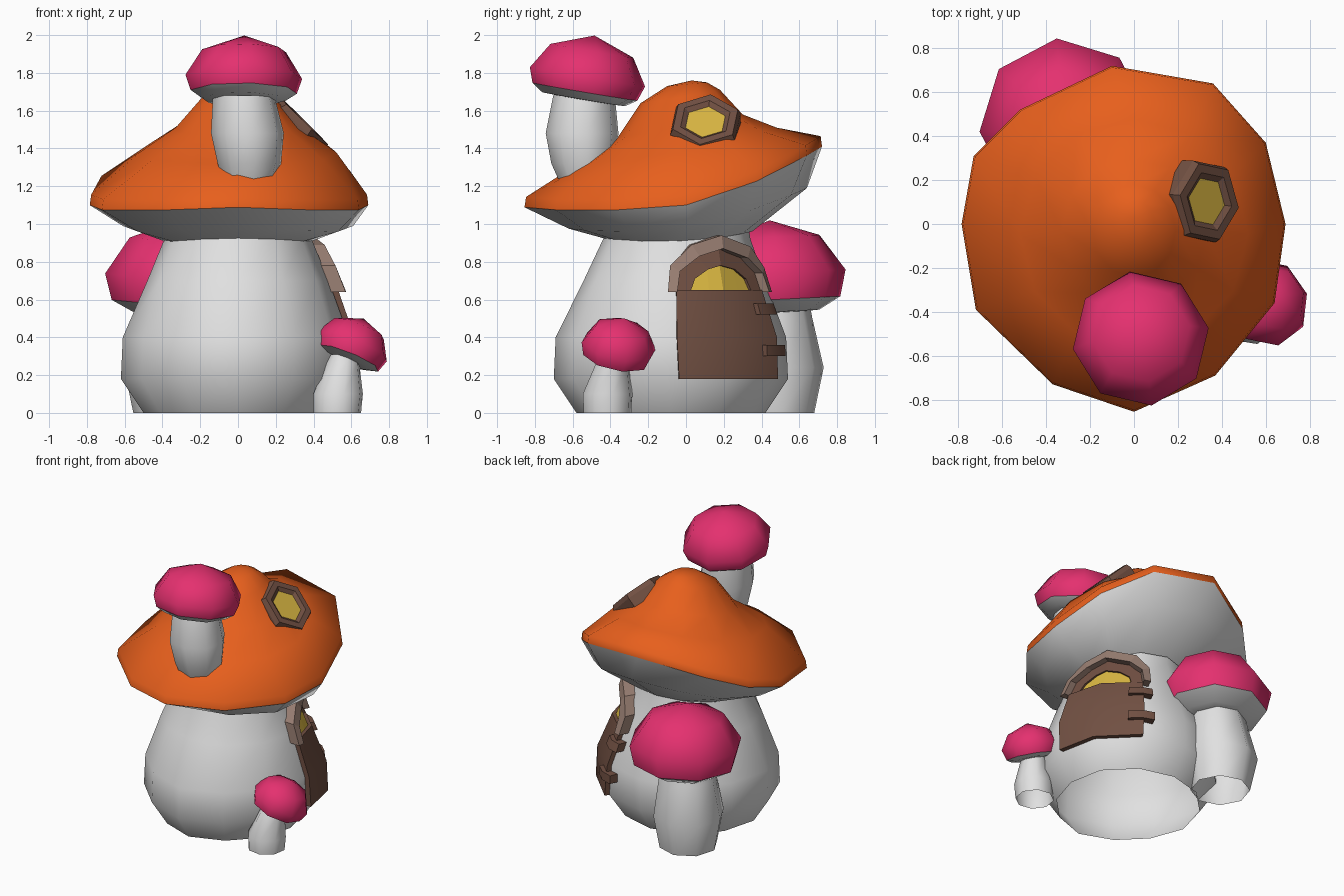
import bpy, bmesh, math
from mathutils import Vector

if "Cube" in bpy.data.objects:
    bpy.data.objects.remove(bpy.data.objects["Cube"])

def material(name, rgb):
    m = bpy.data.materials.new(name)
    m.diffuse_color = (*rgb, 1)
    m.use_nodes = True
    m.node_tree.nodes["Principled BSDF"].inputs["Base Color"].default_value = m.diffuse_color
    return m

WHITE = material("off_white", (0.75, 0.75, 0.75))
ORANGE = material("orange", (0.80, 0.115, 0.012))
PINK = material("pink", (0.78, 0.03, 0.16))
BROWN = material("brown", (0.165, 0.08, 0.055))
TAN = material("light_brown", (0.31, 0.205, 0.165))
YELLOW = material("yellow", (0.71, 0.48, 0.055))

def loft(name, rings, mats, under=0, closed=True, ends=False, smooth=None):
    """Skin a list of rings; a ring of one point is a tip. The first 'under' bands use mats[1]."""
    bm = bmesh.new()
    vs = [[bm.verts.new(p) for p in r] for r in rings]
    for i, (a, b) in enumerate(zip(vs, vs[1:])):
        n = len(a)
        for j in range(n if closed else n - 1):
            k = (j + 1) % n
            quad = [a[j], a[k], b[0]] if len(b) == 1 else [a[j], a[k], b[k], b[j]]
            bm.faces.new(quad).material_index = 1 if i < under else 0
    if ends:
        bm.faces.new(vs[0])
        bm.faces.new(vs[-1])
    bmesh.ops.recalc_face_normals(bm, faces=bm.faces)
    for e in bm.edges:  # crisp border between colours
        if len({f.material_index for f in e.link_faces}) > 1:
            e.smooth = False
    me = bpy.data.meshes.new(name)
    bm.to_mesh(me)
    bm.free()
    for m in mats:
        me.materials.append(m)
    ob = bpy.data.objects.new(name, me)
    bpy.context.collection.objects.link(ob)
    if smooth:
        bpy.ops.object.select_all(action='DESELECT')
        ob.select_set(True)
        bpy.context.view_layer.objects.active = ob
        bpy.ops.object.shade_smooth_by_angle(angle=math.radians(smooth), keep_sharp_edges=True)
    return ob

def circle(c, r, n, normal=(0, 0, 1), turn=0.0):
    q = Vector((0, 0, 1)).rotation_difference(Vector(normal))
    return [Vector(c) + q @ Vector((r * math.cos(a), r * math.sin(a), 0))
            for a in (2 * math.pi * (i + turn) / n for i in range(n))]

# ---- main stem: twelve sides, slightly flattened low down in some directions
PROFILE = [(0, 0.50), (0.18, 0.62), (0.40, 0.61), (0.70, 0.48), (0.92, 0.39), (1.06, 0.36)]
FLAT = {0: 0.965, 210: 0.95, 240: 0.95, 300: 0.955, 330: 0.95}

def wall(deg, z, d=0.0):
    """Point on the stem wall at an angle and height, moved out by d."""
    for (z0, r0), (z1, r1) in zip(PROFILE, PROFILE[1:]):
        if z0 <= z <= z1:
            t = (z - z0) / (z1 - z0)
            break
    low = max(0.0, min(1.0, (0.7 - z) / 0.3))
    k0 = deg // 30 * 30
    u = (deg - k0) / 30
    f = (1 - u) * FLAT.get(k0 % 360, 1) + u * FLAT.get((k0 + 30) % 360, 1)
    r = (r0 + (r1 - r0) * t) * (1 + (f - 1) * low)
    r = r * math.cos(math.radians(15)) / math.cos(math.radians(deg - k0 - 15)) + d
    a = math.radians(deg)
    return (r * math.cos(a), -0.08 + 0.06 * max(0, z - 0.4) + r * math.sin(a), z)

loft("house_stem", [[wall(30 * i, z) for i in range(12)] for z, r in PROFILE], [WHITE], smooth=50)

# ---- main cap: tilted rings given by half width, y range and front/middle/back height
def tilted(rx, y0, y1, z0, zc, z1):
    pts = []
    for i in range(12):
        a = math.pi * i / 6
        s = math.sin(a)
        pts.append((rx * math.cos(a), (y0 + y1) / 2 + (y1 - y0) / 2 * s,
                    zc + (z1 - z0) / 2 * s + ((z1 + z0) / 2 - zc) * s * s))
    return pts

RIM = [(.69, 0), (.60, .37), (.36, .64), (-.10, .72), (-.52, .52), (-.73, .31),
       (-.785, 0), (-.72, -.39), (-.37, -.73), (0, -.855), (.37, -.69), (.64, -.36)]
rim = [(x, y, max(1.075, 1.10 + 0.24 * y + 0.265 * y * y)) for x, y in RIM]
lip = [(x * 0.99, y * 0.99, z + 0.055) for x, y, z in rim]
loft("house_cap", [
    tilted(0.38, -0.42, 0.35, 0.92, 0.905, 0.96),
    tilted(0.61, -0.62, 0.64, 0.975, 0.99, 1.19),
    rim, lip,
    tilted(0.52, -0.57, 0.48, 1.32, 1.38, 1.51),
    tilted(0.33, -0.36, 0.30, 1.46, 1.51, 1.58),
    tilted(0.19, -0.24, 0.18, 1.64, 1.67, 1.71),
    tilted(0.09, -0.10, 0.11, 1.73, 1.74, 1.75),
    [(0, 0.03, 1.76)]], [ORANGE, WHITE], under=2, smooth=70)

# ---- small mushrooms: stem rings (centre, radius), then cap profile (radius, height) on a tilted axis
def mushroom(name, stem, centre, normal, profile, turn):
    loft(name + "_stem", [circle(c, r, 8, turn=turn) for c, r in stem], [WHITE], smooth=50)
    nv = Vector(normal).normalized()
    rings = [circle(Vector(centre) + nv * h, r, 8, normal, turn) for r, h in profile[:-1]]
    rings.append([Vector(centre) + nv * profile[-1][1]])
    loft(name + "_cap", rings, [PINK, WHITE], under=2, smooth=75)

mushroom("roof_mushroom",
         [((0.06, -0.53, 1.22), 0.14), ((0.06, -0.545, 1.32), 0.17), ((0.05, -0.55, 1.48), 0.195),
          ((0.03, -0.54, 1.68), 0.165)],
         (0.03, -0.535, 1.70), (0.01, 0.17, 1),
         [(0.10, -0.045), (0.225, -0.04), (0.285, 0.0), (0.313, 0.08), (0.225, 0.22), (0, 0.302)], 0.2)
mushroom("back_mushroom",
         [((-0.355, 0.48, 0), 0.20), ((-0.36, 0.485, 0.24), 0.245), ((-0.34, 0.47, 0.50), 0.20),
          ((-0.33, 0.47, 0.60), 0.18)],
         (-0.315, 0.465, 0.58), (0.0, -0.05, 1),
         [(0.15, -0.05), (0.24, -0.045), (0.355, 0.02), (0.39, 0.16), (0.26, 0.35), (0, 0.44)], 0.12)
mushroom("front_mushroom",
         [((0.525, -0.415, 0), 0.13), ((0.53, -0.415, 0.10), 0.135), ((0.555, -0.39, 0.26), 0.09),
          ((0.57, -0.375, 0.31), 0.08)],
         (0.58, -0.37, 0.29), (0.4, 0.2, 1),
         [(0.07, -0.015), (0.12, -0.015), (0.18, 0.0), (0.203, 0.07), (0.145, 0.17), (0, 0.23)], 0.3)

# ---- parts wrapped onto the stem wall
def panel(name, columns, d0, d1, mat):
    """Curved plate from columns of (angle, height) points."""
    loft(name, [[wall(a, z, d1) for a, z in c] + [wall(a, z, d0) for a, z in reversed(c)]
                for c in columns], [mat], ends=True, smooth=40)

def arch(name, outer, inner, d0, d1, mat):
    loft(name, [[wall(MID + a, z, d0), wall(MID + a, z, d1), wall(MID + b, w, d1), wall(MID + b, w, d0)]
                for (a, z), (b, w) in zip(outer, inner)], [mat], ends=True)

MID = 31
OUTER = [(-34, .64), (-34, .78), (-21, .89), (0, .94), (25, .88), (35, .77), (35, .64)]
INNER = [(-29, .64), (-28, .75), (-16, .83), (0, .87), (20, .82), (29, .74), (30, .64)]
PANE = [(-21, .64), (-18, .71), (-9, .76), (0, .78), (12, .76), (20, .71), (22, .64)]
panel("door", [[(4, 0.18), (3, 0.40), (1.5, 0.65)], [(30, 0.18), (30, 0.40), (30, 0.65)],
               [(60, 0.18), (61, 0.40), (61, 0.65)]], -0.03, 0.035, BROWN)
arch("door_arch", OUTER, INNER, -0.03, 0.075, TAN)
arch("door_window_frame", INNER, PANE, -0.03, 0.025, BROWN)
loft("door_window_pane", [[wall(MID + a, z, 0.01) for a, z in PANE],
                          [wall(MID + a, 0.635, 0.01) for a, z in PANE]], [YELLOW], closed=False)
for i, z in enumerate((0.33, 0.55)):
    panel("door_hinge_%d" % (i + 1), [[(a, z - 0.03), (a, z + 0.03)] for a in (51, 59, 67)],
          0.0, 0.06, BROWN)

# ---- six-sided roof window
C, N = Vector((0.32, 0.103, 1.53)), Vector((0.70, -0.02, 0.71)).normalized()
SIDE = N.cross(Vector((-0.145, 0.03, 0.135))).normalized()
UP = SIDE.cross(N)

def hexagon(r, d):
    return [C + N * d + (UP * math.cos(a) + SIDE * math.sin(a) * 0.97) * r
            for a in (math.pi * i / 3 for i in range(6))]

loft("roof_window_frame", [hexagon(0.205, -0.08), hexagon(0.205, 0.0), hexagon(0.19, 0.033),
                           hexagon(0.145, 0.033), hexagon(0.115, 0.014)], [BROWN])
loft("roof_window_pane", [hexagon(0.118, 0.015), [C + N * 0.015]], [YELLOW])
